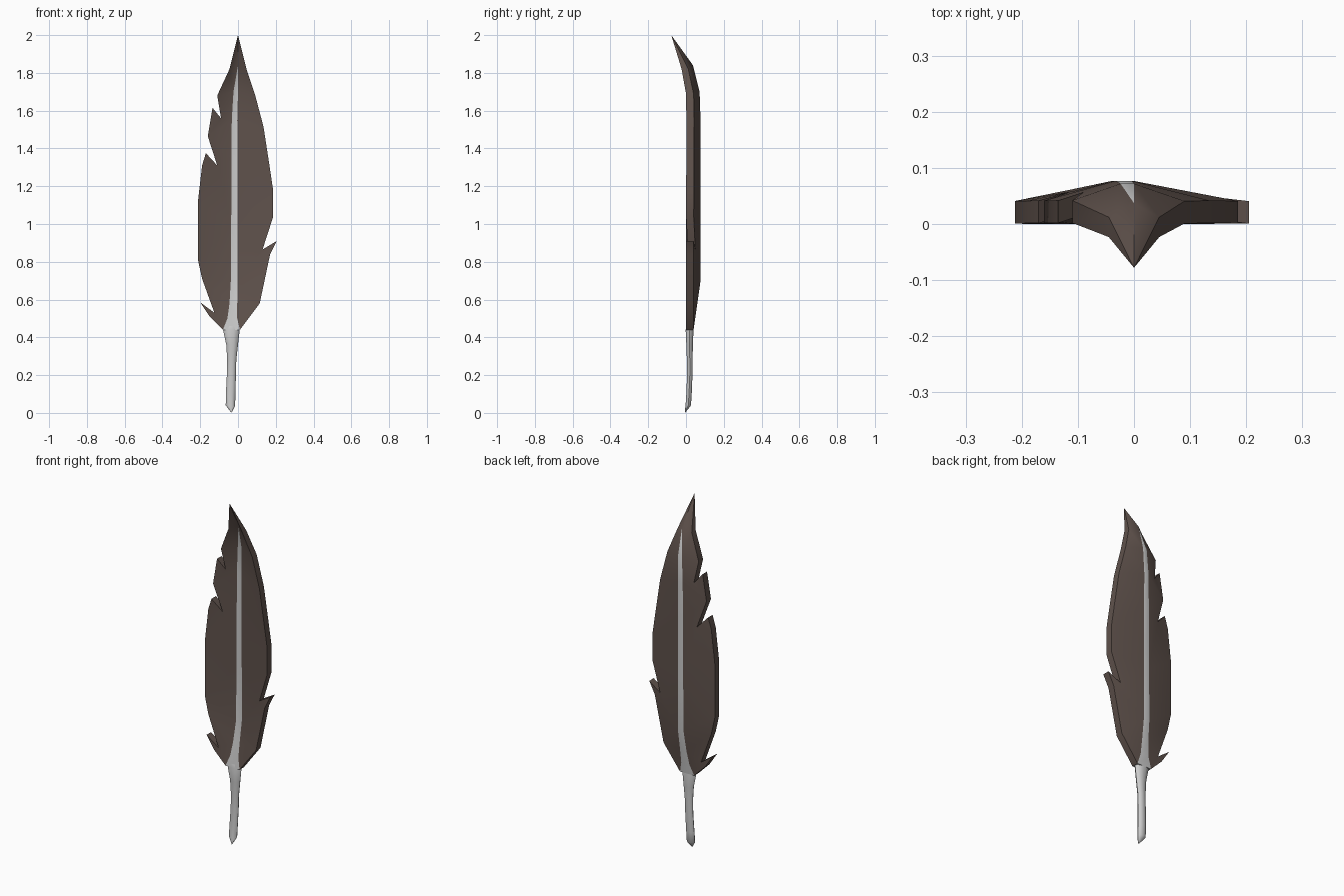
import bpy, bmesh, math
from mathutils import Vector
from mathutils.geometry import delaunay_2d_cdt

cube = bpy.data.objects.get("Cube")
if cube:
    bpy.data.objects.remove(cube, do_unlink=True)


def material(name, color):
    m = bpy.data.materials.new(name)
    m.use_nodes = True
    m.diffuse_color = color
    bsdf = m.node_tree.nodes["Principled BSDF"]
    bsdf.inputs["Base Color"].default_value = color
    bsdf.inputs["Roughness"].default_value = 0.8
    return m


BROWN = material("dark_brown", (0.115, 0.084, 0.072, 1))
GREY = material("pale_grey", (0.6, 0.6, 0.6, 1))


def lerp(keys, z):
    """Piecewise linear lookup in (z, value) pairs."""
    if z <= keys[0][0]:
        return keys[0][1]
    for (a, u), (b, v) in zip(keys, keys[1:]):
        if z <= b:
            return u + (v - u) * (z - a) / (b - a)
    return keys[-1][1]


def finish(bm, name, mats):
    bmesh.ops.remove_doubles(bm, verts=bm.verts, dist=0.0005)
    bmesh.ops.recalc_face_normals(bm, faces=bm.faces)
    me = bpy.data.meshes.new(name)
    bm.to_mesh(me)
    bm.free()
    for m in mats:
        me.materials.append(m)
    ob = bpy.data.objects.new(name, me)
    bpy.context.collection.objects.link(ob)
    bpy.ops.object.select_all(action='DESELECT')
    ob.select_set(True)
    bpy.context.view_layer.objects.active = ob
    bpy.ops.object.shade_smooth_by_angle(angle=math.radians(40))
    return ob


# Vane outlines from base to tip, as (x, z), with the torn notches
left_edge = [(-.15, .51), (-.2, .585), (-.125, .53), (-.19, .71), (-.212, .81),
             (-.212, 1.12), (-.19, 1.31), (-.17, 1.375), (-.11, 1.31), (-.16, 1.465),
             (-.135, 1.615), (-.09, 1.56), (-.11, 1.68), (-.045, 1.82)]
right_edge = [(.115, .58), (.17, .84), (.205, .91), (.13, .865), (.185, 1.035),
              (.185, 1.185), (.165, 1.32), (.135, 1.515), (.09, 1.685), (.045, 1.82)]
tip = (0, 2)

# Central stripe: height, left x, right x
stripe = [(.44, -.08, .01), (.5, -.056, -.004), (.58, -.045, -.004), (.7, -.038, -.002),
          (1, -.036, -.002), (1.35, -.034, -.003), (1.55, -.033, -.004), (1.7, -.024, 0)]
stripe_left = [(a, z) for z, a, b in stripe]
stripe_right = [(b, z) for z, a, b in stripe]
stripe_top = (0, 1.84)

# Lengthwise curves: back of the ridge, back of the rim, thickness, half widths
ridge = [(.44, .04), (.58, .06), (.7, .077), (1.68, .077), (1.84, .037), (2, -.078)]
rim = [(.44, .04), (1.68, .042), (1.83, .01), (2, -.078)]
thick = [(.44, .04), (1.7, .04), (1.83, .035), (2, 0)]
wide_left = [(.44, .09), (.58, .16), (.8, .212), (1.12, .212), (1.68, .11), (1.82, .045), (2, .01)]
wide_right = [(.44, .02), (.58, .115), (.84, .17), (1.1, .185), (1.5, .137), (1.82, .045), (2, .01)]


def back_y(x, z):
    a = lerp([(s[0], s[1]) for s in stripe] + [(1.84, 0)], z)
    b = lerp([(s[0], s[2]) for s in stripe] + [(1.84, 0)], z)
    if x < a:
        t = (a - x) / max(lerp(wide_left, z) + a, .01)
    else:
        t = max(x - b, 0) / max(lerp(wide_right, z) - b, .01)
    t = min(t, 1)
    return lerp(ridge, z) * (1 - t) + lerp(rim, z) * t


# Feather blade: fill the flat regions, bend them, then give them thickness
regions = [
    ([stripe_left[0]] + left_edge + [tip, stripe_top] + stripe_left[:0:-1], 0),
    ([stripe_right[0]] + right_edge + [tip, stripe_top] + stripe_right[:0:-1], 0),
    (stripe_left + [stripe_top] + stripe_right[::-1], 1),
]
bm = bmesh.new()
for loop, index in regions:
    pts = [Vector(p) for p in loop]
    verts, _, faces, *_ = delaunay_2d_cdt(pts, [], [list(range(len(pts)))], 1, 1e-5)
    vs = [bm.verts.new((p.x, back_y(p.x, p.y), p.y)) for p in verts]
    for f in faces:
        bm.faces.new([vs[i] for i in f]).material_index = index
bmesh.ops.remove_doubles(bm, verts=bm.verts, dist=0.0005)

back_faces = list(bm.faces)
rim_edges = [e for e in bm.edges if len(e.link_faces) == 1]
front = {v: bm.verts.new(v.co - Vector((0, lerp(thick, v.co.z), 0))) for v in list(bm.verts)}
for f in back_faces:
    bm.faces.new([front[v] for v in reversed(f.verts)]).material_index = f.material_index
for e in rim_edges:
    a, b = e.verts
    bm.faces.new((a, b, front[b], front[a])).material_index = e.link_faces[0].material_index
finish(bm, "feather_blade", [BROWN, GREY])

# Quill: rounded rings of (z, centre x, centre y, half width, half depth)
rings = [(.46, -.035, .02, .04, .018), (.44, -.035, .019, .044, .022),
         (.36, -.031, .019, .031, .018), (.28, -.033, .02, .024, .016),
         (.2, -.035, .02, .024, .015), (.1, -.039, .016, .025, .015),
         (.04, -.04, .012, .025, .015), (.02, -.037, .003, .013, .009)]
SIDES = 10
bm = bmesh.new()
loops = []
for z, cx, cy, rx, ry in rings:
    angles = [2 * math.pi * i / SIDES for i in range(SIDES)]
    loops.append([bm.verts.new((cx + rx * math.cos(t), cy + ry * math.sin(t), z)) for t in angles])
for upper, lower in zip(loops, loops[1:]):
    for i in range(SIDES):
        j = (i + 1) % SIDES
        bm.faces.new((upper[i], upper[j], lower[j], lower[i]))
bm.faces.new(loops[0])
point = bm.verts.new((-.035, -.006, 0))
for i in range(SIDES):
    bm.faces.new((loops[-1][i], loops[-1][(i + 1) % SIDES], point))
finish(bm, "quill", [GREY])
